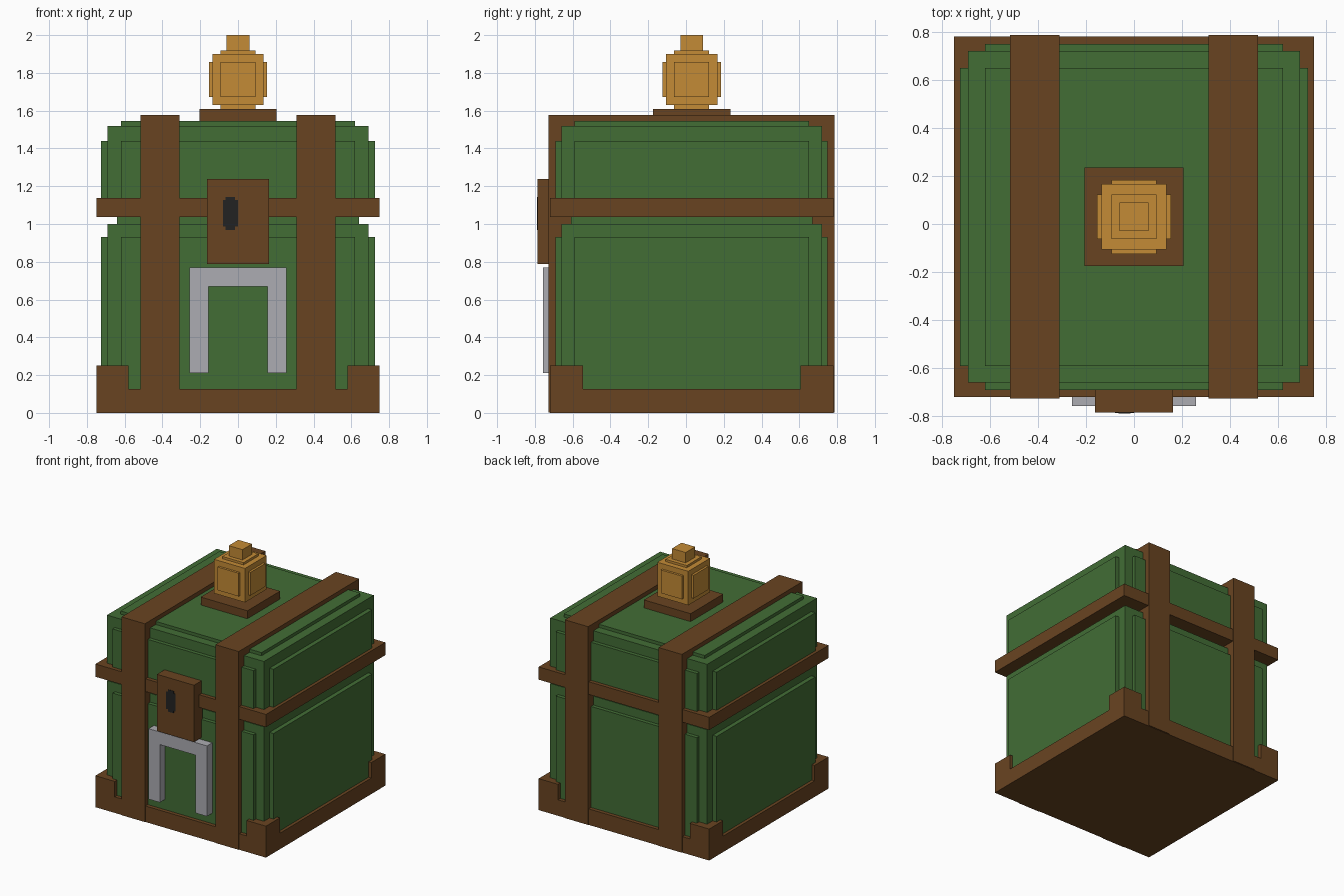
import bpy
import bmesh

if "Cube" in bpy.data.objects:
    bpy.data.objects.remove(bpy.data.objects["Cube"])

CY = 0.03  # depth centre of the chest body


def srgb(*c):
    return [((v / 255 + 0.055) / 1.055) ** 2.4 for v in c] + [1]


def material(name, *c):
    m = bpy.data.materials.new(name)
    m.diffuse_color = srgb(*c)
    m.use_nodes = True
    m.node_tree.nodes["Principled BSDF"].inputs["Base Color"].default_value = m.diffuse_color
    return m


GREEN = material("green_panel", 66, 109, 53)
BROWN = material("brown_wood", 105, 68, 33)
GOLD = material("gold", 196, 139, 54)
SILVER = material("silver", 172, 172, 178)
BLACK = material("keyhole_black", 34, 34, 34)


def boxes(name, mat, *spans):
    """One object made of boxes, each given as (x0, x1, y0, y1, z0, z1)."""
    bm = bmesh.new()
    for x0, x1, y0, y1, z0, z1 in spans:
        for v in bmesh.ops.create_cube(bm, size=1)["verts"]:
            v.co = (x1 if v.co.x > 0 else x0, y1 if v.co.y > 0 else y0, z1 if v.co.z > 0 else z0)
    me = bpy.data.meshes.new(name)
    bm.to_mesh(me)
    bm.free()
    me.materials.append(mat)
    ob = bpy.data.objects.new(name, me)
    bpy.context.collection.objects.link(ob)
    return ob


def mid(hx, hy, z0, z1):
    """Span centred on the chest, from half sizes."""
    return (-hx, hx, CY - hy, CY + hy, z0, z1)


# Green body and lid: a core block with raised panels on its faces
boxes("body", GREEN, mid(0.69, 0.69, 0.01, 1.0), mid(0.725, 0.62, 0.01, 0.93),
      mid(0.62, 0.72, 0.01, 0.93))
boxes("lid_gap", GREEN, mid(0.64, 0.64, 1.0, 1.05))
boxes("lid", GREEN, mid(0.69, 0.69, 1.05, 1.52), mid(0.725, 0.62, 1.1, 1.44),
      mid(0.62, 0.72, 1.1, 1.44), mid(0.62, 0.62, 1.5, 1.545))

# Wooden base, corner blocks and rim band
boxes("base", BROWN, mid(0.75, 0.75, 0, 0.127))
for side, sx in (("left", -1), ("right", 1)):
    for end, sy in (("front", -1), ("back", 1)):
        xs = sorted((sx * 0.58, sx * 0.75))
        ys = sorted((CY + sy * 0.575, CY + sy * 0.75))
        boxes(f"{end}_{side}_corner", BROWN, (*xs, *ys, 0, 0.25))
    # Upright strap running over the lid
    xs = sorted((sx * 0.31, sx * 0.515))
    boxes(f"{side}_strap", BROWN, (*xs, CY - 0.757, CY + 0.757, 0.002, 1.578))
boxes("rim_band", BROWN, mid(0.75, 0.75, 1.037, 1.138))

# Lock plate with keyhole
boxes("lock_plate", BROWN, (-0.163, 0.163, -0.785, -0.68, 0.787, 1.238))
boxes("keyhole", BLACK, (-0.08, 0, -0.787, -0.78, 0.987, 1.126),
      (-0.065, -0.015, -0.788, -0.78, 0.969, 1.144))

# Silver handle: two legs and a crossbar
boxes("handle", SILVER, (-0.257, -0.157, -0.757, -0.685, 0.21, 0.67),
      (0.157, 0.257, -0.757, -0.685, 0.21, 0.67),
      (-0.257, 0.257, -0.757, -0.685, 0.67, 0.77))

# Ornament on the lid
boxes("ornament_plate", BROWN, mid(0.205, 0.205, 1.53, 1.608))
boxes("ornament", GOLD, mid(0.136, 0.136, 1.63, 1.9), mid(0.154, 0.093, 1.673, 1.857),
      mid(0.093, 0.154, 1.673, 1.857), mid(0.093, 0.093, 1.6, 1.918))
boxes("ornament_tip", GOLD, mid(0.06, 0.06, 1.91, 2.0))
